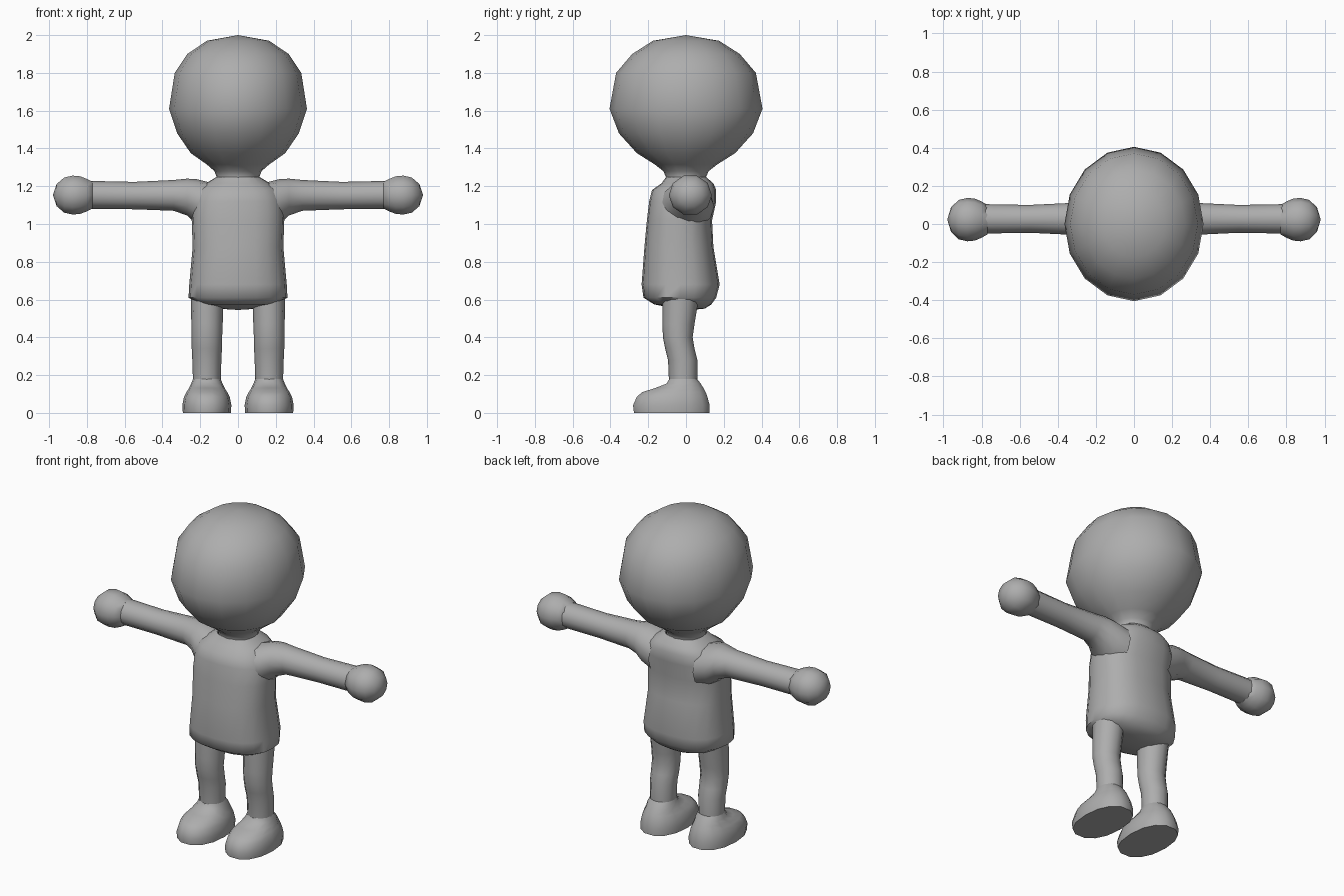
import bpy, bmesh, math

if "Cube" in bpy.data.objects:
    bpy.data.objects.remove(bpy.data.objects["Cube"])

grey = bpy.data.materials.new("plain grey")
grey.diffuse_color = (0.42, 0.42, 0.42, 1)
grey.use_nodes = True
grey.node_tree.nodes["Principled BSDF"].inputs["Base Color"].default_value = grey.diffuse_color


def finish(bm, name, mirror):
    """Turn a bmesh into a smooth grey object, optionally mirrored to the other side."""
    bmesh.ops.remove_doubles(bm, verts=bm.verts[:], dist=0.0005)
    mesh = bpy.data.meshes.new(name)
    bm.to_mesh(mesh)
    bm.free()
    mesh.materials.append(grey)
    obj = bpy.data.objects.new(name, mesh)
    bpy.context.collection.objects.link(obj)
    bpy.ops.object.select_all(action='DESELECT')
    obj.select_set(True)
    bpy.context.view_layer.objects.active = obj
    bpy.ops.object.shade_smooth_by_angle(angle=math.radians(62))
    if mirror:
        obj.modifiers.new("mirror", 'MIRROR').use_mirror_merge = False
    return obj


def loft(name, rings, sides, axis='z', power=1.0, mirror=False, cap_start=False):
    """Skin rings (position, u centre, u half width, v min, v max) along an axis."""
    bm = bmesh.new()
    loops = []
    for t, cu, hu, v0, v1 in rings:
        loop = []
        for i in range(sides):
            a = 2 * math.pi * i / sides
            c, s = math.cos(a), math.sin(a)
            u = cu + hu * math.copysign(abs(c) ** power, c)
            v = (v0 + v1) / 2 + (v1 - v0) / 2 * math.copysign(abs(s) ** power, s)
            loop.append(bm.verts.new((u, v, t) if axis == 'z' else (t, u, v)))
        loops.append(loop)
    for a, b in zip(loops, loops[1:]):
        for i in range(sides):
            j = (i + 1) % sides
            bm.faces.new((a[i], a[j], b[j], b[i]))
    if cap_start:
        bm.faces.new(loops[0][::-1])
    return finish(bm, name, mirror)


# Head with its short neck
head = [(1.20, .12, .11), (1.25, .113, .107), (1.28, .125, .12), (1.315, .165, .165),
        (1.375, .25, .26), (1.48, .322, .355), (1.61, .365, .405), (1.80, .335, .37),
        (1.90, .268, .285), (1.97, .165, .175), (2.0, 0, 0)]
loft("head", [(z, 0, rx, -ry, ry) for z, rx, ry in head], 16)

# Torso, rounded under the hem and closed at the shoulders
loft("torso", [
    (.545, 0, 0, .03, .03), (.552, 0, .11, -.06, .10), (.575, 0, .20, -.17, .135),
    (.61, 0, .262, -.225, .16), (.68, 0, .258, -.235, .178), (.88, 0, .24, -.22, .145),
    (1.02, 0, .245, -.207, .138), (1.12, 0, .24, -.195, .16), (1.18, 0, .215, -.18, .16),
    (1.215, 0, .17, -.13, .145), (1.25, 0, .113, -.105, .105)], 20, power=.82)

# Arms, widening into the shoulder
loft("arm", [
    (.15, .0, .15, .97, 1.22), (.22, .01, .13, 1.0, 1.238), (.27, .02, .105, 1.045, 1.24),
    (.34, .027, .083, 1.07, 1.233), (.55, .027, .073, 1.078, 1.223),
    (.78, .027, .077, 1.08, 1.228)], 12, axis='x', mirror=True)

# Hands: balls with the wrist side cut flat
hand = [(.77, .078), (.80, .095), (.835, .11), (.875, .114), (.92, .103), (.96, .065), (.98, 0)]
loft("hand", [(x, .023, r, 1.153 - r * .95, 1.153 + r * .95) for x, r in hand],
     10, axis='x', mirror=True, cap_start=True)

# Legs, bent slightly at the knee
loft("leg", [
    (.16, .165, .073, -.09, .06), (.28, .165, .077, -.095, .06), (.34, .165, .08, -.11, .045),
    (.40, .165, .081, -.122, .035), (.47, .164, .083, -.125, .045),
    (.62, .163, .087, -.125, .07)], 12, mirror=True)

# Feet with flat soles and low toes
loft("foot", [
    (0, .165, .127, -.28, .13), (.04, .165, .13, -.285, .13), (.085, .165, .121, -.265, .118),
    (.11, .165, .108, -.235, .108), (.132, .165, .094, -.165, .095),
    (.155, .165, .083, -.105, .08), (.18, .165, .073, -.09, .06)],
    14, power=.9, mirror=True, cap_start=True)
